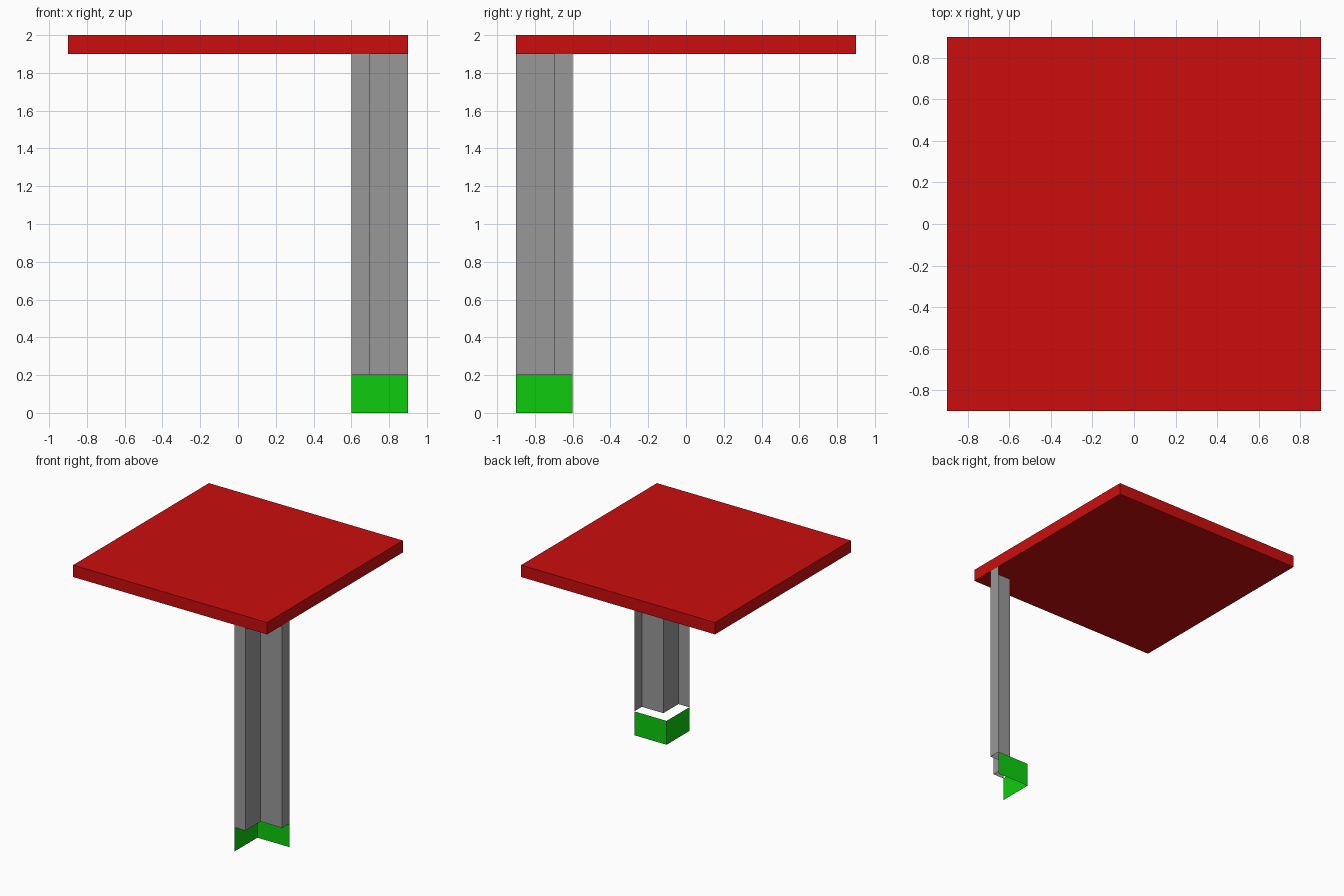
import bpy
import bmesh

cube = bpy.data.objects.get("Cube")
if cube:
    bpy.data.objects.remove(cube, do_unlink=True)


def make_material(name, rgb):
    mat = bpy.data.materials.new(name)
    mat.use_nodes = True
    color = (*rgb, 1.0)
    mat.diffuse_color = color
    mat.node_tree.nodes["Principled BSDF"].inputs["Base Color"].default_value = color
    return mat


def add_object(name, bm, mat):
    mesh = bpy.data.meshes.new(name)
    bm.to_mesh(mesh)
    bm.free()
    mesh.materials.append(mat)
    obj = bpy.data.objects.new(name, mesh)
    bpy.context.collection.objects.link(obj)
    return obj


def add_sheet(name, path, bottom, top, mat):
    """Open folded sheet: a plan path raised from bottom to top."""
    bm = bmesh.new()
    low = [bm.verts.new((x, y, bottom)) for x, y in path]
    high = [bm.verts.new((x, y, top)) for x, y in path]
    for i in range(len(path) - 1):
        bm.faces.new((low[i], low[i + 1], high[i + 1], high[i]))
    return add_object(name, bm, mat)


red = make_material("red", (0.6, 0.004, 0.004))
grey = make_material("grey", (0.314, 0.314, 0.314))
green = make_material("green", (0.004, 0.6, 0.004))

# Square slab on top
bm = bmesh.new()
bmesh.ops.create_cube(bm, size=1)
bmesh.ops.scale(bm, vec=(1.8, 1.8, 0.1), verts=bm.verts)
bmesh.ops.translate(bm, vec=(0, 0, 1.95), verts=bm.verts)
add_object("table_top", bm, red)

# Corner leg: a stepped open sheet with its notch facing the outer corner
inner, step, notch, outer = 0.6, 0.7, 0.7, 0.9
add_sheet("leg", [(inner, -outer), (step, -outer), (step, -notch),
                  (outer, -notch), (outer, -inner)], 0.2, 1.9, grey)

# Foot: two thin walls meeting at the inner corner
add_sheet("foot", [(inner, -outer), (inner, -inner), (outer, -inner)],
          0.0, 0.2, green)
